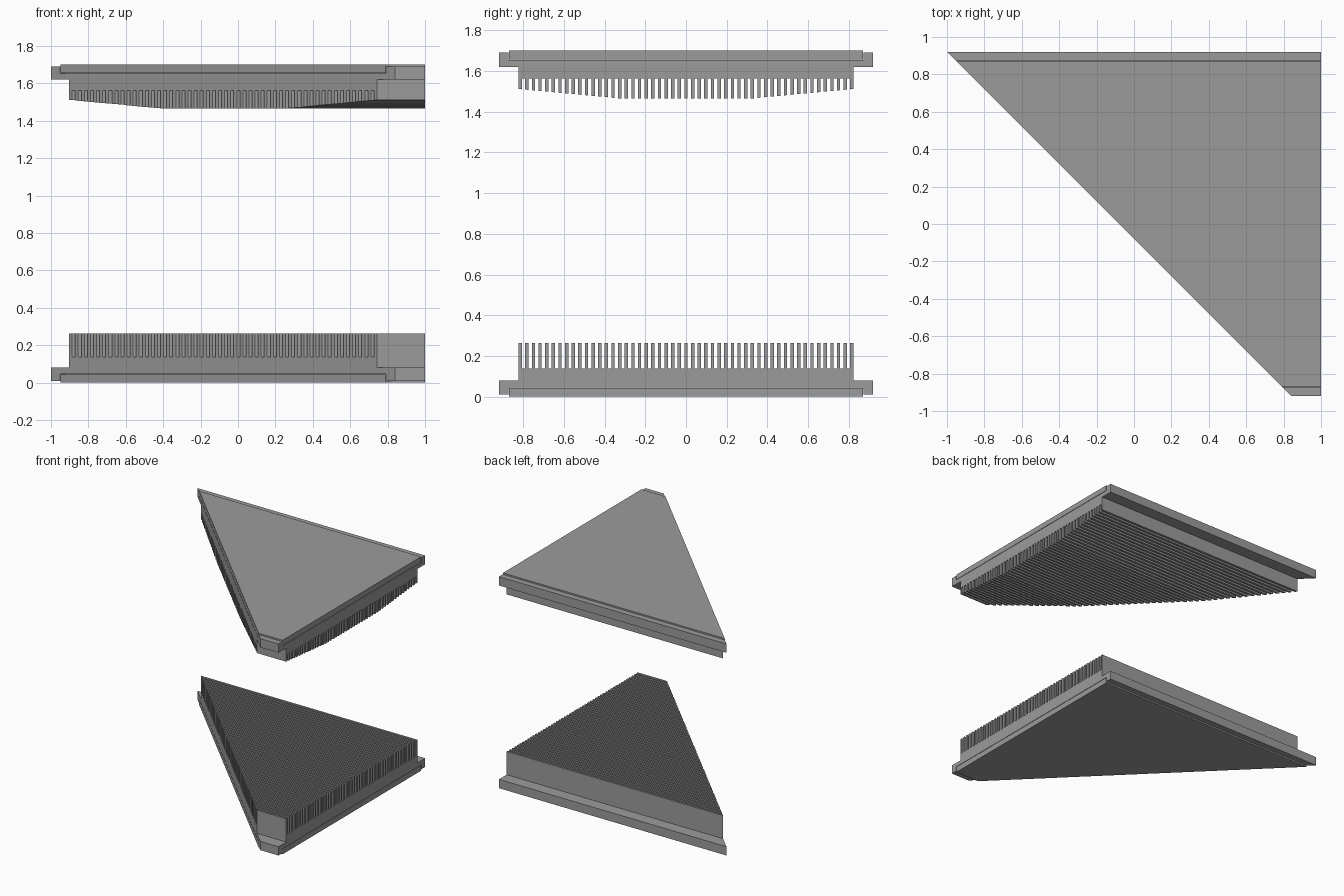
import bpy, bmesh

if "Cube" in bpy.data.objects:
    bpy.data.objects.remove(bpy.data.objects["Cube"])

HEIGHT = 1.70       # overall height
DIAG = -0.08        # slanted side lies on x + y = DIAG
RIGHT = 1.0         # straight side
FINS = 51
BODY = 0.823        # half width of the finned block
EDGE = 0.92         # half width of the flange

# dark grey metal
metal = bpy.data.materials.new("dark_grey")
metal.diffuse_color = (0.33, 0.33, 0.33, 1)
metal.use_nodes = True
metal.node_tree.nodes["Principled BSDF"].inputs["Base Color"].default_value = metal.diffuse_color


def wedge(name, profile, flip=False):
    """Run a (y, z) profile along x from the slanted side to the straight side."""
    bm = bmesh.new()
    pts = [(y, HEIGHT - z if flip else z) for y, z in profile]
    near = [bm.verts.new((RIGHT, y, z)) for y, z in pts]
    far = [bm.verts.new((DIAG - y, y, z)) for y, z in pts]
    bm.faces.new(near)
    bm.faces.new(far[::-1])
    n = len(pts)
    for i in range(n):
        j = (i + 1) % n
        bm.faces.new((near[j], near[i], far[i], far[j]))
    bmesh.ops.recalc_face_normals(bm, faces=bm.faces)
    mesh = bpy.data.meshes.new(name)
    bm.to_mesh(mesh)
    bm.free()
    mesh.materials.append(metal)
    obj = bpy.data.objects.new(name, mesh)
    bpy.context.collection.objects.link(obj)
    return obj


def comb_profile(root, tip):
    """Flange with a recess for the cover plate, then the block and its fins."""
    pts = [(EDGE, 0.08), (EDGE, 0.01), (0.872, 0.01), (0.872, 0.046),
           (-0.872, 0.046), (-0.872, 0.01), (-EDGE, 0.01), (-EDGE, 0.08),
           (-BODY, 0.08)]
    w = 2 * BODY / (2 * FINS - 1)
    for i in range(FINS):
        a = -BODY + 2 * i * w
        b = a + w
        if i > 0:
            pts.append((a, root))
        pts += [(a, tip(a)), (b, tip(b))]
        if i < FINS - 1:
            pts.append((b, root))
    pts.append((BODY, 0.08))
    return pts


def flat_tip(y):
    return 0.264


def tapered_tip(y):
    return 0.234 - 0.046 * max(0, abs(y) - 0.33) / (BODY - 0.33)


cover = [(-0.869, 0), (0.869, 0), (0.869, 0.043), (-0.869, 0.043)]

# lower finned block and its cover plate
wedge("lower_finned_block", comb_profile(0.138, flat_tip))
wedge("lower_cover_plate", cover)

# upper finned block, upside down, with fins shortened toward both ends
wedge("upper_finned_block", comb_profile(0.137, tapered_tip), flip=True)
wedge("upper_cover_plate", cover, flip=True)
